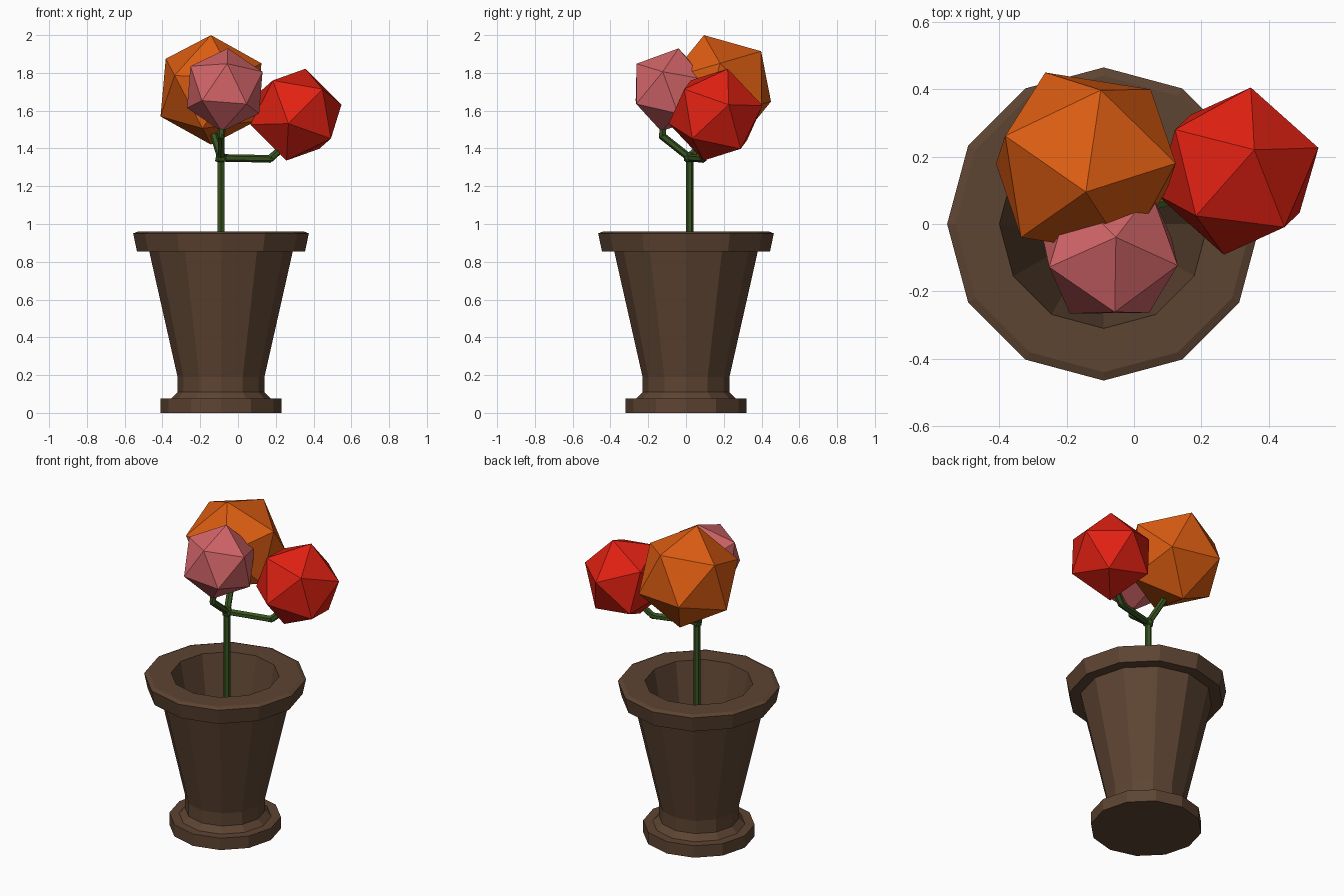
import bpy, bmesh, math
from mathutils import Vector, Matrix

if "Cube" in bpy.data.objects:
    bpy.data.objects.remove(bpy.data.objects["Cube"])

PX = -0.09  # pot axis in x


def material(name, rgb):
    m = bpy.data.materials.new(name)
    m.diffuse_color = (*rgb, 1)
    m.use_nodes = True
    m.node_tree.nodes["Principled BSDF"].inputs["Base Color"].default_value = m.diffuse_color
    return m


def add_mesh(name, bm, mat):
    bmesh.ops.recalc_face_normals(bm, faces=bm.faces)
    me = bpy.data.meshes.new(name)
    bm.to_mesh(me)
    bm.free()
    me.materials.append(mat)
    ob = bpy.data.objects.new(name, me)
    bpy.context.collection.objects.link(ob)
    return ob


def lathe(name, profile, sides, mat):
    bm = bmesh.new()
    rings = [[bm.verts.new((PX + r * math.cos(2 * math.pi * i / sides),
                            r * math.sin(2 * math.pi * i / sides), z))
              for i in range(sides)] for r, z in profile]
    for a, b in zip(rings, rings[1:]):
        for i in range(sides):
            j = (i + 1) % sides
            bm.faces.new((a[i], a[j], b[j], b[i]))
    bm.faces.new(rings[0])
    bm.faces.new(rings[-1])
    return add_mesh(name, bm, mat)


def frame(a, b):
    x = Vector(a).normalized()
    z = x.cross(Vector(b)).normalized()
    return Matrix((x, z.cross(x), z)).transposed()


def bloom(name, center, radius, top, side, mat):
    # icosahedron turned so two neighbouring corners point along top and side
    bm = bmesh.new()
    bmesh.ops.create_icosphere(bm, subdivisions=1, radius=radius)
    bm.verts.ensure_lookup_table()
    v = bm.verts[0]
    w = v.link_edges[0].other_vert(v)
    rot = frame(top, side) @ frame(v.co, w.co).inverted()
    bm.transform(Matrix.Translation(center) @ rot.to_4x4())
    return add_mesh(name, bm, mat)


def rod(name, points, radius, mat):
    # six-sided rod with a small knuckle at each inner bend
    bm = bmesh.new()
    pts = [Vector(p) for p in points]
    for a, b in zip(pts, pts[1:]):
        d = b - a
        m = Matrix.Translation((a + b) / 2) @ d.to_track_quat('Z', 'Y').to_matrix().to_4x4()
        bmesh.ops.create_cone(bm, cap_ends=True, segments=6, radius1=radius,
                              radius2=radius, depth=d.length, matrix=m)
    for p in pts[1:-1]:
        bmesh.ops.create_icosphere(bm, subdivisions=1, radius=radius * 1.1,
                                   matrix=Matrix.Translation(p))
    return add_mesh(name, bm, mat)


brown = material("clay", (0.11, 0.058, 0.032))
green = material("stem_green", (0.04, 0.09, 0.015))
orange = material("orange", (0.72, 0.11, 0.006))
red = material("red", (0.75, 0.015, 0.006))
pink = material("pink", (0.65, 0.13, 0.14))

# Pot: foot, neck, flared wall, rim and hollow inside
lathe("pot", [(0.32, 0), (0.32, 0.075), (0.265, 0.075), (0.23, 0.11), (0.23, 0.19),
              (0.38, 0.855), (0.445, 0.855), (0.465, 0.95), (0.44, 0.96),
              (0.31, 0.96), (0.17, 0.2)], 12, brown)

# Stem and branches
J = (PX, 0.02, 1.35)
rod("stem", [(PX, 0.02, 0.19), J], 0.02, green)
rod("branch_red", [J, (0.17, 0.09, 1.345), (0.25, 0.12, 1.42)], 0.02, green)
rod("branch_pink", [J, (-0.088, -0.125, 1.465), (-0.085, -0.12, 1.56)], 0.02, green)
rod("branch_orange", [J, (-0.13, 0.12, 1.48), (-0.135, 0.14, 1.55)], 0.02, green)
bm = bmesh.new()
bmesh.ops.create_icosphere(bm, subdivisions=1, radius=0.035, matrix=Matrix.Translation(J))
add_mesh("stem_joint", bm, green)

# Faceted blooms
bloom("bloom_orange", (-0.143, 0.18, 1.71), 0.302, (0, -0.085, 0.29), (0.044, 0.214, 0.205), orange)
bloom("bloom_red", (0.307, 0.157, 1.579), 0.256, (0.05, 0.063, 0.241), (-0.12, -0.129, 0.188), red)
bloom("bloom_pink", (-0.07, -0.085, 1.71), 0.225, (0.016, 0.045, 0.217), (0.013, -0.18, 0.14), pink)
